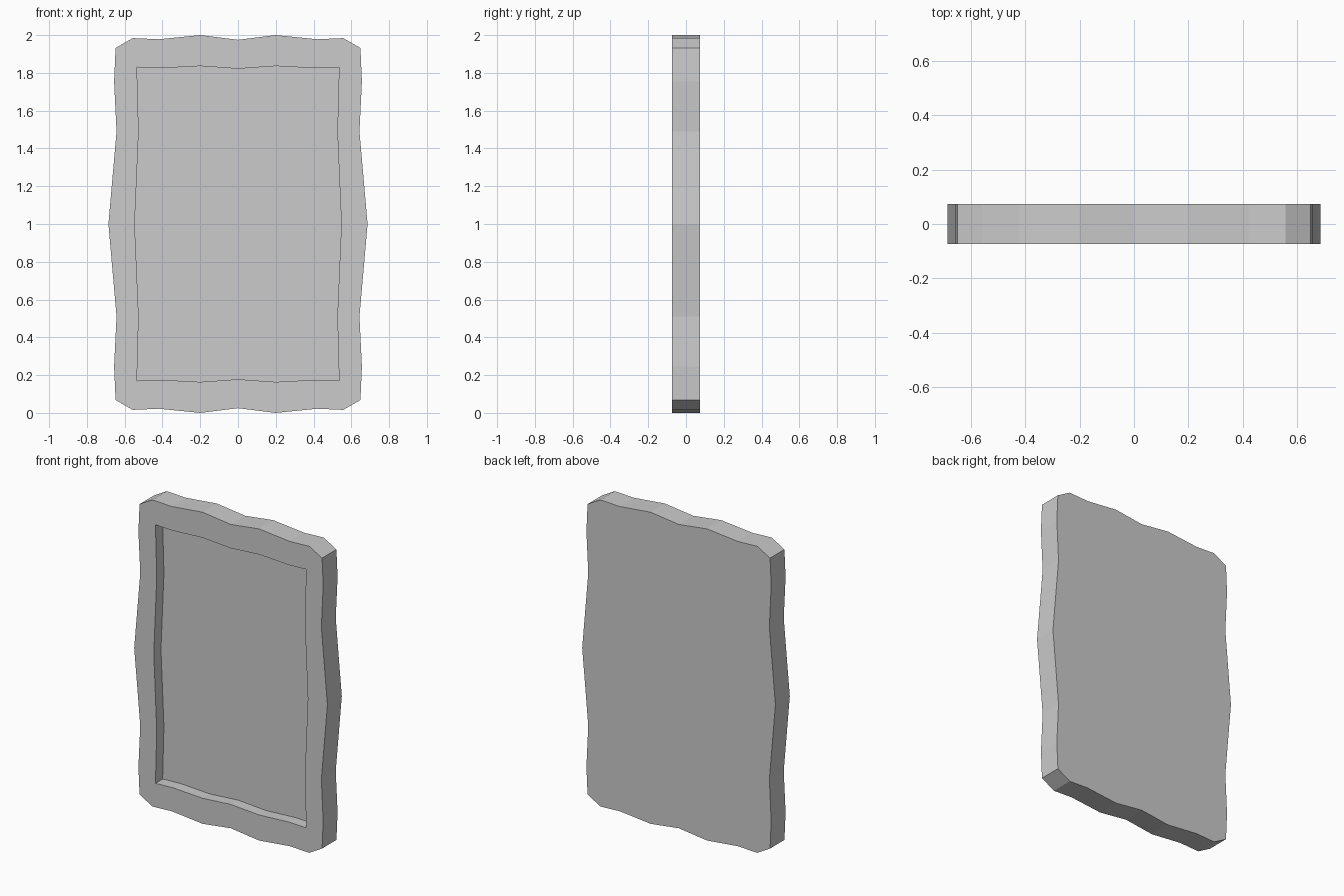
import bpy, bmesh

if "Cube" in bpy.data.objects:
    bpy.data.objects.remove(bpy.data.objects["Cube"])

# Quarter outlines (x, z), from top centre to right middle
OUTER = [(0, 1.975), (0.2, 2.0), (0.42, 1.978), (0.557, 1.984),
         (0.648, 1.932), (0.656, 1.755), (0.643, 1.49), (0.686, 1.0)]
INNER = [(0, 1.822), (0.2, 1.836), (0.41, 1.825), (0.50, 1.828),
         (0.535, 1.83), (0.533, 1.75), (0.526, 1.49), (0.547, 1.0)]
FRONT, PANEL, BACK = -0.073, 0.0, 0.073


def full_loop(quarter):
    """Mirror a quarter outline in x and z into a closed loop."""
    half = quarter + [(x, 2 - z) for x, z in quarter[-2::-1]]
    return half + [(-x, z) for x, z in half[-2:0:-1]]


def ring(bm, outline, y):
    return [bm.verts.new((x, y, z)) for x, z in outline]


def bridge(bm, a, b):
    n = len(a)
    for i in range(n):
        j = (i + 1) % n
        bm.faces.new((a[i], a[j], b[j], b[i]))


def finish(bm, name):
    mesh = bpy.data.meshes.new(name)
    bm.to_mesh(mesh)
    bm.free()
    obj = bpy.data.objects.new(name, mesh)
    bpy.context.collection.objects.link(obj)
    return obj


outer, inner = full_loop(OUTER), full_loop(INNER)

# Wavy frame: flat back, outer sides, front rim and recess walls
bm = bmesh.new()
back = ring(bm, outer, BACK)
front = ring(bm, outer, FRONT)
lip = ring(bm, inner, FRONT)
recess = ring(bm, inner, PANEL)
bridge(bm, front, back)
bridge(bm, lip, front)
bridge(bm, recess, lip)
bm.faces.new(back)
bm.normal_update()
# Orient everything consistently so the back faces +y
if bm.faces[:][-1].normal.y < 0:
    bmesh.ops.reverse_faces(bm, faces=bm.faces[:])
bmesh.ops.recalc_face_normals(bm, faces=bm.faces[:])
bm.normal_update()
if bm.faces[:][-1].normal.y < 0:
    bmesh.ops.reverse_faces(bm, faces=bm.faces[:])
finish(bm, "mirror_frame")

# Mirror panel set into the recess, facing -y
bm = bmesh.new()
face = bm.faces.new(ring(bm, inner, PANEL))
face.normal_update()
if face.normal.y > 0:
    face.normal_flip()
finish(bm, "mirror_panel")
